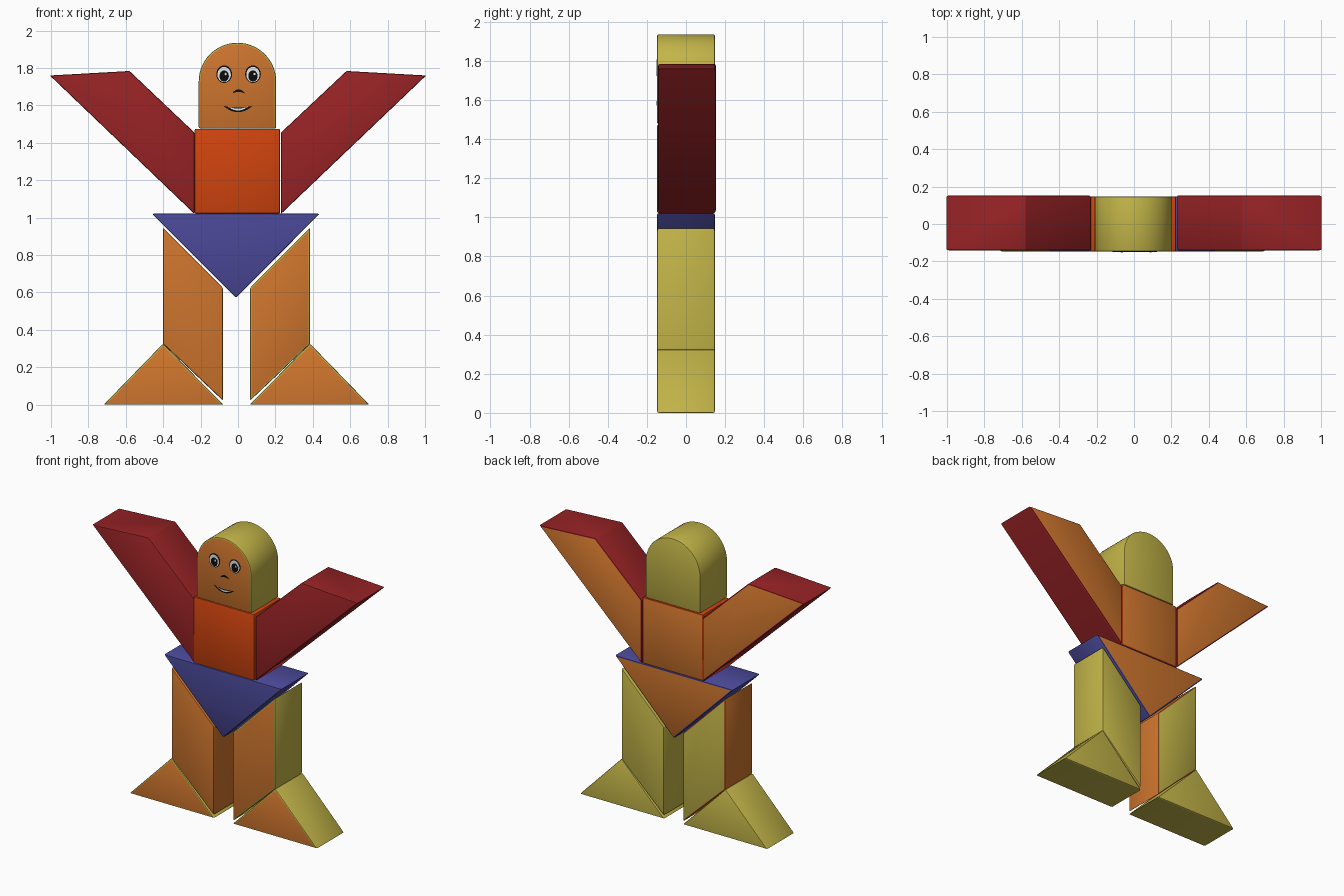
import bpy, bmesh, math

if "Cube" in bpy.data.objects:
    bpy.data.objects.remove(bpy.data.objects["Cube"])


def material(name, r, g, b):
    """Flat colour given as 0-255 sRGB, stored as linear."""
    lin = [((c / 255 + 0.055) / 1.055) ** 2.4 for c in (r, g, b)]
    m = bpy.data.materials.new(name)
    m.diffuse_color = (*lin, 1)
    m.use_nodes = True
    m.node_tree.nodes["Principled BSDF"].inputs["Base Color"].default_value = m.diffuse_color
    return m


ORANGE = material("orange", 206, 117, 45)
YELLOW = material("yellow", 194, 180, 72)
RED = material("dark red", 150, 34, 37)
SCARLET = material("red orange", 208, 68, 14)
BLUE = material("blue", 76, 74, 155)
BLACK = material("black", 12, 12, 12)
WHITE = material("white", 235, 235, 235)
HALF = 0.148


def block(name, outline, front, side, back, y0=-HALF, y1=HALF, bevel=0.008):
    """Extrude an x-z outline along y, round its edges, colour by direction."""
    bm = bmesh.new()
    face = bm.faces.new([bm.verts.new((x, y0, z)) for x, z in outline])
    ext = bmesh.ops.extrude_face_region(bm, geom=[face])
    for v in ext["geom"]:
        if isinstance(v, bmesh.types.BMVert):
            v.co.y = y1
    bmesh.ops.recalc_face_normals(bm, faces=bm.faces)
    if bevel:
        edges = [e for e in bm.edges if e.calc_face_angle(0) > math.radians(25)]
        bmesh.ops.bevel(bm, geom=edges, offset=bevel, segments=2, profile=0.5,
                        affect='EDGES', clamp_overlap=True)
        bmesh.ops.recalc_face_normals(bm, faces=bm.faces)
    bm.normal_update()
    for f in bm.faces:
        f.smooth = True
        f.material_index = 0 if f.normal.y < -0.98 else 2 if f.normal.y > 0.98 else 1
    me = bpy.data.meshes.new(name)
    bm.to_mesh(me)
    bm.free()
    for m in (front, side, back):
        me.materials.append(m)
    me.set_sharp_from_angle(angle=math.radians(25))
    ob = bpy.data.objects.new(name, me)
    bpy.context.collection.objects.link(ob)
    return ob


def plate(name, outline, mat, lift):
    """Thin painted detail on the front of the head."""
    return block(name, outline, mat, mat, mat, -HALF - lift, -HALF + 0.001, 0)


def ellipse(cx, cz, rx, rz, n=24):
    return [(cx + rx * math.cos(2 * math.pi * i / n),
             cz + rz * math.sin(2 * math.pi * i / n)) for i in range(n)]


def crescent(cx, cz, half, sag_top, sag_low, n=12):
    """Two parabolic arcs with shared tips, each dipping by its own sag."""
    t = [-1 + 2 * i / n for i in range(n + 1)]
    low = [(cx + half * u, cz - sag_low * (1 - u * u)) for u in t]
    top = [(cx + half * u, cz - sag_top * (1 - u * u)) for u in t[-2:0:-1]]
    return low + top


# Head: arched block
r, cx, cz = 0.207, -0.003, 1.728
arch = [(cx + r * math.cos(math.pi * i / 28), cz + r * math.sin(math.pi * i / 28))
        for i in range(29)]
block("head", [(cx - r, 1.477), (cx + r, 1.477)] + arch, ORANGE, YELLOW, YELLOW)

# Torso and hips
block("torso", [(-0.232, 1.022), (0.225, 1.022), (0.225, 1.475), (-0.232, 1.475)],
      SCARLET, SCARLET, ORANGE)
block("hips", [(-0.46, 1.021), (-0.01, 0.571), (0.436, 1.021)], BLUE, BLUE, ORANGE)

# Limbs, mirrored about a slightly offset centre line
for tag, s, leg_side in (("left", -1, ORANGE), ("right", 1, YELLOW)):
    arm = [(0.23, 1.02), (1.006, 1.76), (0.58, 1.784), (0.23, 1.455)]
    block(tag + "_arm", [(s * x - (0.003 if s < 0 and x < 0.5 else 0), z) for x, z in arm],
          RED, RED, ORANGE, -0.142, 0.153)
    leg = [(0.073, 0.022), (0.393, 0.325), (0.393, 0.946), (0.073, 0.626)]
    block(tag + "_leg", [(s * x - 0.008, z) for x, z in leg], ORANGE, leg_side, YELLOW)
    foot = [(0.07, 0.0), (0.71, 0.0), (0.393, 0.326)]
    block(tag + "_foot", [(s * x - 0.008, z) for x, z in foot], ORANGE, YELLOW, YELLOW)

# Eyes: outline, white, pupil and highlight
for tag, ex in (("left", -0.074), ("right", 0.08)):
    plate(tag + "_eye_outline", ellipse(ex, 1.767, 0.042, 0.047), BLACK, 0.001)
    plate(tag + "_eye_white", ellipse(ex, 1.765, 0.036, 0.041), WHITE, 0.002)
    plate(tag + "_eye_pupil", ellipse(ex, 1.757, 0.025, 0.030), BLACK, 0.003)
    plate(tag + "_eye_highlight", ellipse(ex + 0.008, 1.768, 0.006, 0.007, 12), WHITE, 0.004)

# Nose and smile
plate("nose", crescent(0.003, 1.664, 0.034, -0.022, -0.008), BLACK, 0.001)
plate("mouth", crescent(0.0, 1.598, 0.078, 0.010, 0.034), BLACK, 0.001)
plate("teeth", crescent(0.0, 1.594, 0.055, 0.011, 0.021), WHITE, 0.002)
